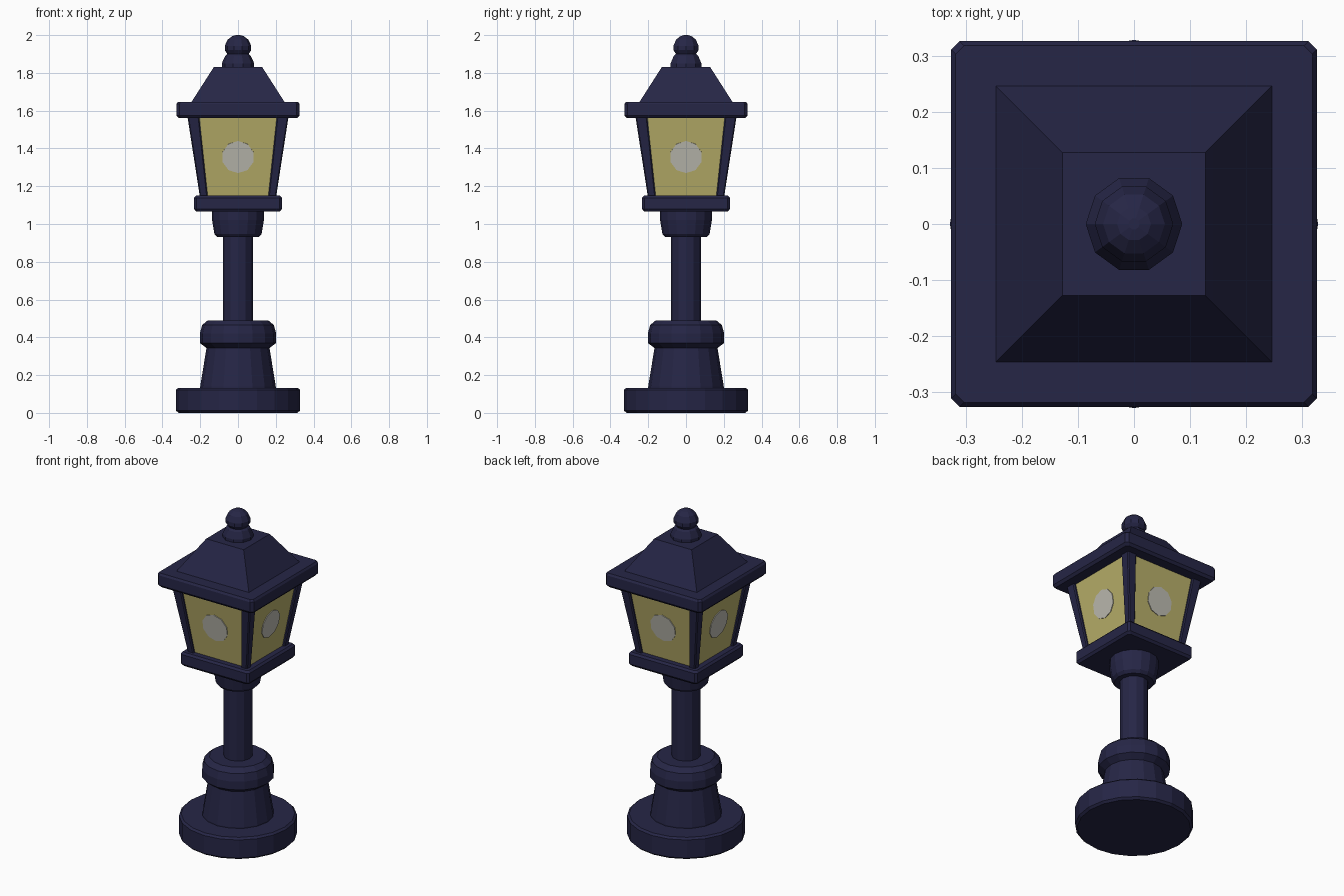
import bpy, bmesh, math
from mathutils import Vector, Matrix

if "Cube" in bpy.data.objects:
    bpy.data.objects.remove(bpy.data.objects["Cube"])


def material(name, rgb):
    m = bpy.data.materials.new(name)
    m.diffuse_color = (*rgb, 1)
    m.use_nodes = True
    m.node_tree.nodes["Principled BSDF"].inputs["Base Color"].default_value = m.diffuse_color
    return m


NAVY = material("navy metal", (0.019, 0.019, 0.061))
AMBER = material("yellow glass", (0.485, 0.43, 0.145))
GLOW = material("pale bulb", (0.51, 0.50, 0.44))


def loft(name, rings, mat):
    """Skin a stack of equal-length rings and cap both ends."""
    bm = bmesh.new()
    loops = [[bm.verts.new(p) for p in r] for r in rings]
    n = len(loops[0])
    for a, b in zip(loops, loops[1:]):
        for i in range(n):
            j = (i + 1) % n
            bm.faces.new((a[i], a[j], b[j], b[i]))
    bm.faces.new(loops[0][::-1])
    bm.faces.new(loops[-1])
    bmesh.ops.recalc_face_normals(bm, faces=bm.faces[:])
    me = bpy.data.meshes.new(name)
    bm.to_mesh(me)
    bm.free()
    me.materials.append(mat)
    ob = bpy.data.objects.new(name, me)
    bpy.context.collection.objects.link(ob)
    return ob


def turned(name, profile, sides=16):
    rings = [[(r * math.cos(i * math.tau / sides), r * math.sin(i * math.tau / sides), z)
              for i in range(sides)] for r, z in profile]
    return loft(name, rings, NAVY)


def square(h, z, c=0.0, cx=0.0, cy=0.0):
    """Square ring of half width h with optional cut corners."""
    if c:
        pts = [(h, -h + c), (h, h - c), (h - c, h), (-h + c, h),
               (-h, h - c), (-h, -h + c), (-h + c, -h), (h - c, -h)]
    else:
        pts = [(h, -h), (h, h), (-h, h), (-h, -h)]
    return [(cx + x, cy + y, z) for x, y in pts]


# Round base, post and cup
turned("base_disc", [(0.315, 0), (0.328, 0.012), (0.328, 0.122), (0.316, 0.133)], 20)
turned("base_cone", [(0.20, 0.12), (0.20, 0.14), (0.165, 0.355)])
turned("base_collar", [(0.165, 0.342), (0.202, 0.37), (0.202, 0.42), (0.19, 0.465), (0.16, 0.49)])
turned("pole", [(0.08, 0.45), (0.08, 0.96)], 12)
turned("lantern_cup", [(0.11, 0.93), (0.125, 0.947), (0.137, 1.02), (0.137, 1.09)])

# Lantern tray, eave and roof
loft("lantern_tray", [square(0.222, 1.066, 0.012), square(0.233, 1.08, 0.012),
                      square(0.233, 1.138, 0.012), square(0.222, 1.15, 0.012)], NAVY)
loft("roof_eave", [square(0.313, 1.56, 0.015), square(0.326, 1.575, 0.015),
                   square(0.326, 1.635, 0.015), square(0.318, 1.647, 0.015)], NAVY)
loft("roof", [square(0.25, 1.64), square(0.14, 1.812), square(0.127, 1.832)], NAVY)

# Finial
turned("finial", [(0.086, 1.825), (0.086, 1.85), (0.068, 1.89), (0.056, 1.9), (0.07, 1.92),
                  (0.07, 1.943), (0.055, 1.976), (0.03, 1.995), (0.01, 2.0)], 10)

# Glass body
Z0, Z1, H0, H1 = 1.145, 1.565, 0.188, 0.252
loft("lantern_glass", [square(H0, Z0), square(H1, Z1)], AMBER)

# Leaning corner posts
for i, (sx, sy) in enumerate([(1, 1), (-1, 1), (-1, -1), (1, -1)]):
    rings = []
    for outer, w, z in ((0.202, 0.021, Z0), (0.267, 0.031, Z1)):
        o = outer - w
        rings.append(square(w, z, 0.006, sx * o, sy * o))
    loft(f"corner_post_{i + 1}", rings, NAVY)

# Bulb glow plate on each pane, tilted with the glass
zc = 1.355
off = H0 + (H1 - H0) * (zc - Z0) / (Z1 - Z0)
up = Vector((0, -(H1 - H0), Z1 - Z0)).normalized()
out = Vector((0, -up.z, up.y))
for k in range(4):
    rot = Matrix.Rotation(k * math.pi / 2, 3, "Z")
    rings = []
    for d in (-0.002, 0.004):
        rings.append([rot @ (Vector((0.086 * math.cos(a), -off, zc)) + up * 0.086 * math.sin(a) + out * d)
                      for a in [(i + 0.5) * math.tau / 10 for i in range(10)]])
    loft(f"bulb_glow_{k + 1}", rings, GLOW)
